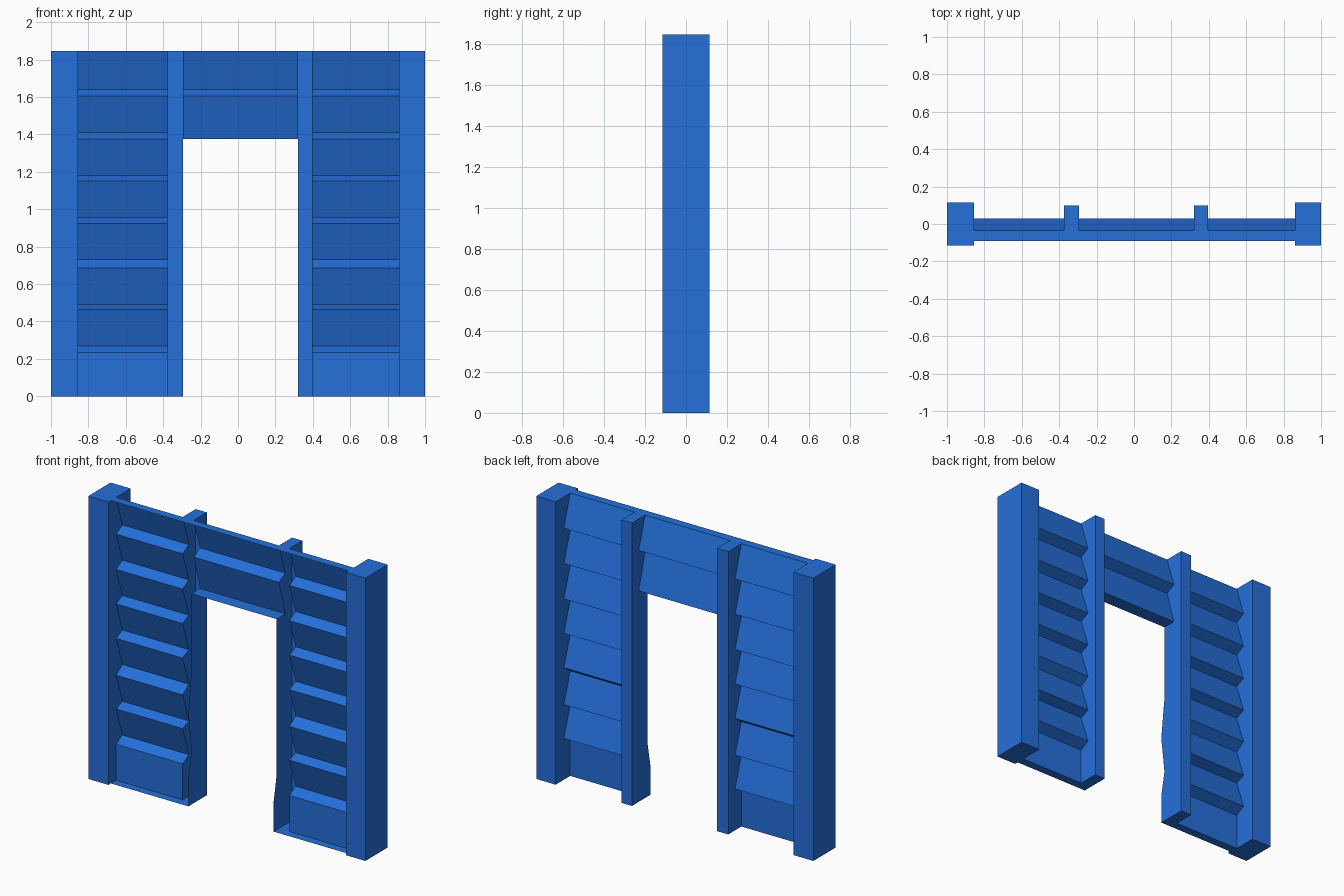
import bpy, bmesh

cube = bpy.data.objects.get("Cube")
if cube:
    bpy.data.objects.remove(cube, do_unlink=True)

blue = bpy.data.materials.new("blue_paint")
blue.use_nodes = True
colour = (0.018, 0.16, 0.70, 1)
blue.diffuse_color = colour
blue.node_tree.nodes["Principled BSDF"].inputs["Base Color"].default_value = colour

TOP, DOOR_TOP = 1.845, 1.375
OPEN_Y, IN_Y, OUT_Y, JAMB_Y = -0.09, -0.035, 0.03, 0.10
LEFT_JAMB, RIGHT_JAMB = (0.32, 0.395), (-0.375, -0.295)
LEFT_POST, RIGHT_POST = (0.86, 1.0), (-1.0, -0.855)


def finish(name, bm):
    mesh = bpy.data.meshes.new(name)
    bm.to_mesh(mesh)
    bm.free()
    mesh.materials.append(blue)
    bpy.context.collection.objects.link(bpy.data.objects.new(name, mesh))


def face(bm, points):
    return bm.faces.new([bm.verts.new(p) for p in points])


def sweep(bm, profile, x0, x1):
    """Open sheet: a (y, z) profile drawn along x."""
    rows = [[bm.verts.new((x, y, z)) for x in (x0, x1)] for y, z in profile]
    for a, b in zip(rows, rows[1:]):
        bm.faces.new((a[0], a[1], b[1], b[0]))


def side(bm, x, profile, facing):
    """Upright wall at x, from a front profile back to the jamb's rear."""
    outline = [(JAMB_Y, profile[0][1])] + profile + [(JAMB_Y, profile[-1][1])]
    f = face(bm, [(x, y, z) for y, z in outline])
    f.normal_update()
    if f.normal.x * facing < 0:
        f.normal_flip()


# Overlapping boards: (lower lip of one board, upper edge of the next)
laps = [(1.64, 1.605), (1.41, 1.375), (1.18, 1.15), (0.955, 0.925),
        (0.73, 0.685), (0.49, 0.465), (0.27, 0.235)]
boards = [(IN_Y, TOP)]
for lip, upper in laps:
    boards += [(OUT_Y, lip), (IN_Y, upper)]
boards.append((IN_Y, 0))
lintel = boards[:3] + [(OUT_Y, DOOR_TOP)]

# Clapboard panels, with the caps that close the top and bottom
for name, x0, x1 in (("right_siding", RIGHT_POST[1], RIGHT_JAMB[0]),
                     ("left_siding", LEFT_JAMB[1], LEFT_POST[0])):
    bm = bmesh.new()
    sweep(bm, [(OPEN_Y, TOP)] + boards + [(OPEN_Y, 0)], x0, x1)
    bmesh.ops.reverse_faces(bm, faces=bm.faces[:])
    finish(name, bm)

# Boards above the doorway
bm = bmesh.new()
sweep(bm, [(OPEN_Y, TOP)] + lintel + [(-0.06, DOOR_TOP)],
      RIGHT_JAMB[1], LEFT_JAMB[0])
bmesh.ops.reverse_faces(bm, faces=bm.faces[:])
finish("door_lintel", bm)

# Door jambs: open at the front, with an uneven inner edge
foot = [(-0.06, 0.35), (OPEN_Y, 0.19), (OPEN_Y, 0)]
bump = [(-0.06, 0.87), (OPEN_Y, 0.6)]
for name, (x0, x1), door_x, edge in (
        ("right_jamb", RIGHT_JAMB, RIGHT_JAMB[1], bump + foot),
        ("left_jamb", LEFT_JAMB, LEFT_JAMB[0], foot)):
    bm = bmesh.new()
    sweep(bm, [(OPEN_Y, TOP), (JAMB_Y, TOP), (JAMB_Y, 0), (OPEN_Y, 0)], x0, x1)
    bmesh.ops.reverse_faces(bm, faces=bm.faces[:])
    wall_x = x0 + x1 - door_x
    facing = 1 if door_x > wall_x else -1
    side(bm, wall_x, boards, -facing)
    side(bm, door_x, lintel, facing)
    side(bm, door_x, [(-0.06, DOOR_TOP)] + edge, facing)
    finish(name, bm)

# Solid corner posts
for name, (x0, x1) in (("right_post", RIGHT_POST), ("left_post", LEFT_POST)):
    bm = bmesh.new()
    bmesh.ops.create_cube(bm, size=1)
    bmesh.ops.scale(bm, vec=(x1 - x0, 0.23, TOP), verts=bm.verts)
    bmesh.ops.translate(bm, vec=((x0 + x1) / 2, 0, TOP / 2), verts=bm.verts)
    finish(name, bm)
